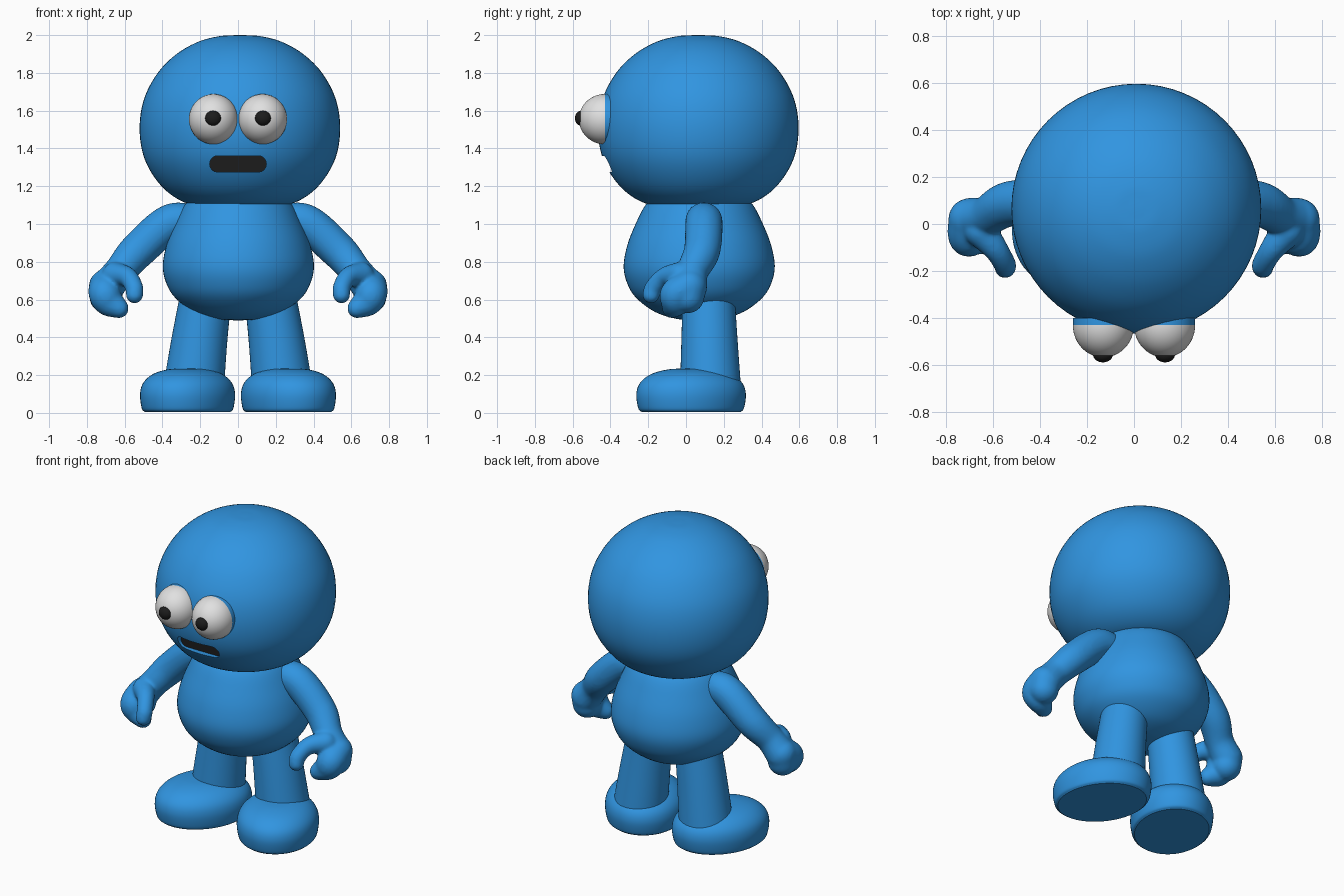
import bpy, bmesh, math
from mathutils import Matrix, Vector

if "Cube" in bpy.data.objects:
    bpy.data.objects.remove(bpy.data.objects["Cube"])


def material(name, rgb):
    mat = bpy.data.materials.new(name)
    mat.use_nodes = True
    mat.diffuse_color = (*rgb, 1)
    mat.node_tree.nodes["Principled BSDF"].inputs["Base Color"].default_value = (*rgb, 1)
    return mat


BLUE = material("bright blue", (0.03, 0.30, 0.75))
WHITE = material("eye white", (0.75, 0.75, 0.75))
BLACK = material("black", (0.012, 0.012, 0.012))


def spline(points, steps=6):
    """Catmull-Rom interpolation through tuples of any length."""
    pts = [Vector(p) for p in points]
    pts = [pts[0] * 2 - pts[1]] + pts + [pts[-1] * 2 - pts[-2]]
    out = []
    for a, b, c, d in zip(pts, pts[1:], pts[2:], pts[3:]):
        for i in range(steps):
            t = i / steps
            out.append((b * 2 + (c - a) * t + (a * 2 - b * 5 + c * 4 - d) * t * t
                        + (b * 3 - a - c * 3 + d) * t ** 3) / 2)
    return out + [pts[-2]]


def finish(bm, name, mats, mirror=False):
    bmesh.ops.recalc_face_normals(bm, faces=bm.faces)
    mesh = bpy.data.meshes.new(name)
    bm.to_mesh(mesh)
    bm.free()
    for mat in mats:
        mesh.materials.append(mat)
    obj = bpy.data.objects.new(name, mesh)
    bpy.context.collection.objects.link(obj)
    if mirror:
        obj.modifiers.new("mirror", 'MIRROR').use_mirror_merge = False
    smooth(obj)
    return obj


def select(obj):
    bpy.ops.object.select_all(action='DESELECT')
    obj.select_set(True)
    bpy.context.view_layer.objects.active = obj


def smooth(obj):
    select(obj)
    bpy.ops.object.shade_smooth_by_angle(angle=math.radians(40))


def loft(name, centre, profile, scale=(1, 1), turn=0, mirror=False, sides=64):
    """Stack horizontal rings given as (height, radius, shift x, shift y)."""
    bm = bmesh.new()
    rings = []
    for z, r, dx, dy in spline([(*p, 0, 0)[:4] for p in profile]):
        ring = []
        for i in range(sides):
            a = math.tau * i / sides
            v = Matrix.Rotation(turn, 3, 'Z') @ Vector(
                (r * scale[0] * math.cos(a), r * scale[1] * math.sin(a), z))
            ring.append(bm.verts.new(v + Vector((centre[0] + dx, centre[1] + dy, 0))))
        rings.append(ring)
    for low, high in zip(rings, rings[1:]):
        for i in range(sides):
            j = (i + 1) % sides
            bm.faces.new((low[i], low[j], high[j], high[i]))
    bm.faces.new(rings[0])
    bm.faces.new(rings[-1])
    return finish(bm, name, [BLUE], mirror)


# Head
head = loft("head", (0.01, 0.065),
            [(1.08, 0.03), (1.085, 0.15), (1.115, 0.295), (1.2, 0.415), (1.34, 0.503),
             (1.5, 0.531), (1.66, 0.508), (1.8, 0.435), (1.9, 0.335), (1.965, 0.22),
             (1.994, 0.11), (2.0, 0.02)])

# Mouth recess with a dark back wall
bm = bmesh.new()
outline = []
for side in (1, -1):
    for k in range(9):
        a = -math.pi / 2 + math.pi * k / 8
        outline.append(bm.verts.new((side * (0.11 + 0.04 * math.cos(a)), -0.37,
                                     1.318 + side * 0.043 * math.sin(a))))
back = bm.faces.new(outline)
grown = bmesh.ops.extrude_face_region(bm, geom=[back], use_keep_orig=True)["geom"]
bmesh.ops.translate(bm, verts=[g for g in grown if isinstance(g, bmesh.types.BMVert)],
                    vec=(0, -0.2, 0))
for f in bm.faces:
    f.material_index = int(len(f.verts) > 4)
cutter = finish(bm, "mouth_cutter", [BLUE, BLACK])
cutter.hide_render = True
head.data.materials.append(BLACK)
cut = head.modifiers.new("mouth", 'BOOLEAN')
cut.operation, cut.solver, cut.object = 'DIFFERENCE', 'EXACT', cutter
cut.material_mode = 'TRANSFER'
select(head)
bpy.ops.object.modifier_apply(modifier=cut.name)
bpy.data.objects.remove(cutter)
smooth(head)

# Body
loft("body", (0.002, 0.07),
     [(0.49, 0.02), (0.498, 0.12), (0.535, 0.235), (0.61, 0.335), (0.69, 0.383),
      (0.78, 0.4), (0.89, 0.38), (1.0, 0.337), (1.1, 0.285), (1.16, 0.22)])

# Legs
loft("legs", (0.175, 0.12),
     [(0.62, 0.138, -0.005, 0), (0.4, 0.148, 0.028, 0.004), (0.12, 0.162, 0.062, 0.01)],
     mirror=True)

# Feet, turned out
loft("feet", (0.267, 0.027),
     [(0.004, 0.9), (0.025, 0.965), (0.1, 1.0), (0.16, 0.93), (0.205, 0.73),
      (0.23, 0.42), (0.236, 0.05)],
     scale=(0.24, 0.3), turn=math.radians(25), mirror=True)


# Arms and curled hands, swept from spheres and fused
bm = bmesh.new()


def sweep(points):
    for x, y, z, r in spline(points, 12):
        bmesh.ops.create_icosphere(bm, subdivisions=3, radius=r,
                                   matrix=Matrix.Translation((x, y, z)))


sweep([(0.22, 0.09, 1.01, 0.09), (0.36, 0.095, 1.005, 0.1), (0.53, 0.085, 0.86, 0.097),
       (0.625, 0.035, 0.75, 0.085), (0.695, 0.02, 0.665, 0.092)])          # arm
sweep([(0.70, 0.02, 0.67, 0.09), (0.705, -0.05, 0.63, 0.086),
       (0.685, -0.055, 0.59, 0.078), (0.63, -0.075, 0.553, 0.052)])        # fingers
sweep([(0.70, 0.02, 0.67, 0.09), (0.70, 0.01, 0.615, 0.088)])              # palm
sweep([(0.65, -0.03, 0.73, 0.07), (0.585, -0.11, 0.72, 0.052),
       (0.55, -0.17, 0.665, 0.048), (0.548, -0.185, 0.625, 0.046)])        # thumb
arms = finish(bm, "arms", [BLUE])
fuse = arms.modifiers.new("fuse", 'REMESH')
fuse.mode, fuse.voxel_size, fuse.use_smooth_shade = 'VOXEL', 0.009, True
relax = arms.modifiers.new("relax", 'SMOOTH')
relax.factor, relax.iterations = 0.5, 10
arms.modifiers.new("mirror", 'MIRROR').use_mirror_merge = False


def ball(name, centre, size, mats, flat_back=None):
    bm = bmesh.new()
    bmesh.ops.create_uvsphere(bm, u_segments=48, v_segments=24, radius=1,
                              matrix=Matrix.Rotation(math.pi / 2, 4, 'X'))
    for v in bm.verts:
        v.co = Vector([c * s for c, s in zip(v.co, size)])
        if flat_back and v.co.y > 0.001:
            v.co.y = flat_back
    for f in bm.faces:
        f.material_index = int(bool(flat_back) and f.calc_center_median().y > 0)
    bmesh.ops.translate(bm, verts=bm.verts, vec=centre)
    return finish(bm, name, mats, mirror=True)


# Eyes: half balls on blue backs, with raised pupils
ball("eyes", (0.13, -0.43, 1.555), (0.13, 0.137, 0.133), [WHITE, BLUE], flat_back=0.03)
ball("pupils", (0.132, -0.555, 1.56), (0.042, 0.033, 0.04), [BLACK])
